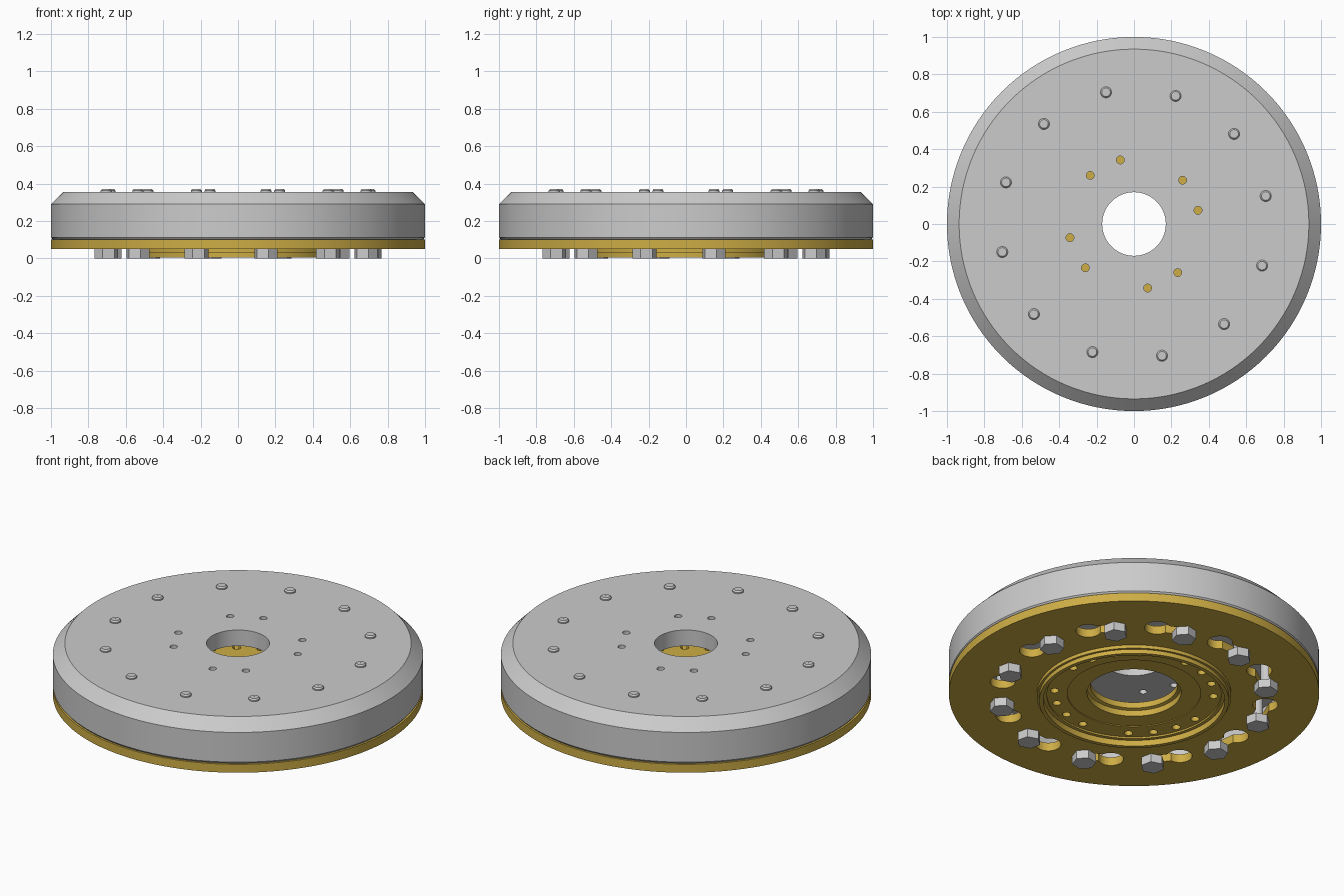
import bpy, bmesh
from math import sin, cos, pi, radians, asin

if "Cube" in bpy.data.objects:
    bpy.data.objects.remove(bpy.data.objects["Cube"])

GOLD = bpy.data.materials.new("gold_metal")
GOLD.diffuse_color = (0.62, 0.42, 0.06, 1)
GOLD.use_nodes = True
GOLD.node_tree.nodes["Principled BSDF"].inputs["Base Color"].default_value = GOLD.diffuse_color


def finish(name, bm, mat=None):
    bmesh.ops.recalc_face_normals(bm, faces=bm.faces[:])
    me = bpy.data.meshes.new(name)
    bm.to_mesh(me)
    bm.free()
    ob = bpy.data.objects.new(name, me)
    bpy.context.collection.objects.link(ob)
    if mat:
        me.materials.append(mat)
    return ob


def lathe(name, profile, mat=None, seg=128):
    """Revolve a closed (radius, z) profile around the z axis."""
    bm = bmesh.new()
    rings = [[bm.verts.new((r * cos(2 * pi * i / seg), r * sin(2 * pi * i / seg), z))
              for r, z in profile] for i in range(seg)]
    n = len(profile)
    for i in range(seg):
        a, b = rings[i], rings[(i + 1) % seg]
        for j in range(n):
            k = (j + 1) % n
            bm.faces.new((a[j], b[j], b[k], a[k]))
    return finish(name, bm, mat)


def prism(bm, pts, z0, z1):
    """Extrude a flat outline between two heights."""
    lo = [bm.verts.new((x, y, z0)) for x, y in pts]
    hi = [bm.verts.new((x, y, z1)) for x, y in pts]
    bm.faces.new(lo[::-1])
    bm.faces.new(hi)
    for i in range(len(pts)):
        j = (i + 1) % len(pts)
        bm.faces.new((lo[i], lo[j], hi[j], hi[i]))


def circle(r, n, cx=0, cy=0, turn=0):
    return [(cx + r * cos(2 * pi * i / n + turn), cy + r * sin(2 * pi * i / n + turn))
            for i in range(n)]


def polar(r, deg):
    return r * cos(radians(deg)), r * sin(radians(deg))


def cut(ob, cutter):
    cutter.hide_render = True
    m = ob.modifiers.new("cut", 'BOOLEAN')
    m.object, m.operation, m.solver = cutter, 'DIFFERENCE', 'EXACT'
    bpy.context.view_layer.objects.active = ob
    bpy.ops.object.modifier_apply(modifier=m.name)
    bpy.data.objects.remove(cutter)


BOLT_R = 0.72
BOLT_ANGLES = [12 + 30 * k for k in range(12)]

# Hollow grey housing with chamfered rim and central bore
housing = lathe("housing", [
    (0.17, 0.355), (0.935, 0.355), (1.0, 0.29), (1.0, 0.113), (0.99, 0.101),
    (0.87, 0.101), (0.87, 0.26), (0.17, 0.26)])
bm = bmesh.new()
for q in range(4):
    for a in (12, 42):
        prism(bm, circle(0.021, 20, *polar(0.35, a + 90 * q)), 0.2, 0.4)
cut(housing, finish("housing_hole_cutter", bm))

# Gold base plate with stepped collar and recessed centre
plate = lathe("base_plate", [
    (1.0, 0.05), (1.0, 0.10), (0.45, 0.10), (0.45, 0.13), (0.235, 0.13),
    (0.235, 0.095), (0.254, 0.09), (0.254, 0.055), (0.36, 0.055), (0.36, 0.05),
    (0.47, 0.05), (0.47, 0.04), (0.49, 0.04), (0.49, 0.005),
    (0.512, 0.005), (0.512, 0.03), (0.525, 0.03), (0.525, 0.05)], GOLD)

# Keyhole slots around the bolt circle, and small holes in groups of four
bm = bmesh.new()
R, S = 0.068, 0.036
gap = asin(S / R)
length = 2 * BOLT_R * sin(radians(6))
for a in BOLT_ANGLES:
    outline = [(R * cos(t), R * sin(t)) for t in
               (gap + (2 * pi - 2 * gap) * i / 24 for i in range(25))]
    outline += [(length + S * cos(t), S * sin(t)) for t in
                (-pi / 2 + pi * i / 10 for i in range(11))]
    cx, cy = polar(BOLT_R, a - 12)
    t = radians(a - 6 + 90)
    prism(bm, [(cx + x * cos(t) - y * sin(t), cy + x * sin(t) + y * cos(t))
               for x, y in outline], 0.02, 0.2)
for q in range(4):
    for a in (0, 18, 36, 54):
        prism(bm, circle(0.023, 20, *polar(0.43, a + 90 * q)), 0.02, 0.2)
cut(plate, finish("slot_cutter", bm))

# Hex bolts: head below, shank right through, rounded tip on top
for i, a in enumerate(BOLT_ANGLES):
    bolt = lathe("tmp", [(0.001, 0.03), (0.03, 0.03), (0.03, 0.362),
                         (0.023, 0.37), (0.001, 0.37)], seg=24)
    bm = bmesh.new()
    bm.from_mesh(bolt.data)
    bpy.data.objects.remove(bolt)
    prism(bm, circle(0.065, 6), 0.0, 0.05)
    ob = finish(f"bolt_{i + 1}", bm)
    ob.location = (*polar(BOLT_R, a), 0)
    ob.rotation_euler.z = radians(a)

# Smooth round walls, keep edges sharp
for ob in bpy.context.collection.objects:
    ob.select_set(True)
bpy.context.view_layer.objects.active = housing
bpy.ops.object.shade_smooth_by_angle(angle=radians(30))
